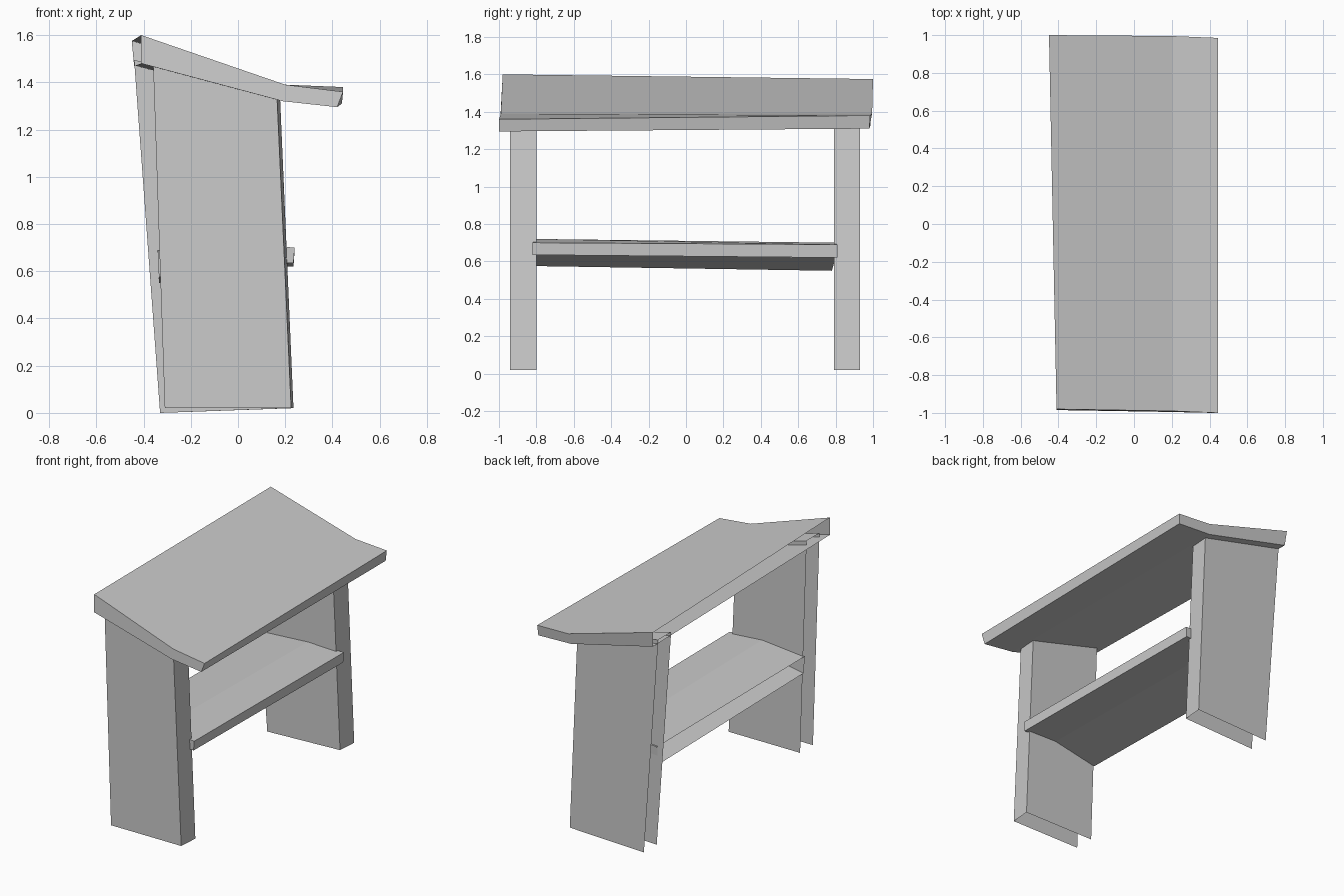
import bpy
import bmesh

cube = bpy.data.objects.get("Cube")
if cube:
    bpy.data.objects.remove(cube, do_unlink=True)

grey = bpy.data.materials.new("light_grey")
grey.use_nodes = True
colour = (0.6, 0.6, 0.6, 1)
grey.diffuse_color = colour
grey.node_tree.nodes["Principled BSDF"].inputs["Base Color"].default_value = colour


def channel(name, start, end, cap_start=True):
    """Loft a board between two open outlines, leaving its -x edge open."""
    bm = bmesh.new()
    a = [bm.verts.new(p) for p in start]
    b = [bm.verts.new(p) for p in end]
    for i in range(len(a) - 1):
        bm.faces.new((a[i], a[i + 1], b[i + 1], b[i]))
    if cap_start:
        bm.faces.new(a[::-1])
    bm.faces.new(b)
    mesh = bpy.data.meshes.new(name)
    bm.to_mesh(mesh)
    bm.free()
    mesh.materials.append(grey)
    obj = bpy.data.objects.new(name, mesh)
    bpy.context.collection.objects.link(obj)
    return obj


# Bent roof board, slightly warped from front to back
channel("roof",
        [(-0.41, -0.98, 1.60), (0.20, -0.99, 1.39), (0.445, -1.0, 1.36),
         (0.42, -1.0, 1.295), (0.19, -0.995, 1.32), (-0.41, -0.985, 1.48)],
        [(-0.45, 1.0, 1.575), (0.20, 0.995, 1.39), (0.445, 0.985, 1.38),
         (0.44, 0.98, 1.31), (0.19, 0.985, 1.32), (-0.44, 0.99, 1.47)])

# Bent shelf between the legs
channel("shelf",
        [(-0.34, -0.81, 0.69), (-0.02, -0.81, 0.72), (0.24, -0.82, 0.70),
         (0.235, -0.82, 0.635), (-0.01, -0.81, 0.64), (-0.335, -0.80, 0.575)],
        [(-0.34, 0.80, 0.68), (-0.02, 0.80, 0.70), (0.24, 0.81, 0.69),
         (0.235, 0.81, 0.62), (-0.01, 0.80, 0.62), (-0.335, 0.78, 0.55)])


# Wide leaning legs, open along the bottom and the -x edge
def leg(name, y0, y1, foot_x, top_x, foot_z):
    foot = [(foot_x, y0, foot_z), (0.225, y0, 0.02),
            (0.235, y1, 0.02), (foot_x, y1, foot_z)]
    top = [(top_x, y0, 1.495), (0.165, y0, 1.34),
           (0.178, y1, 1.34), (top_x, y1, 1.495)]
    channel(name, foot, top, cap_start=False)


leg("front_leg", -0.94, -0.80, -0.31, -0.36, 0.02)
leg("back_leg", 0.79, 0.93, -0.33, -0.44, 0.0)
